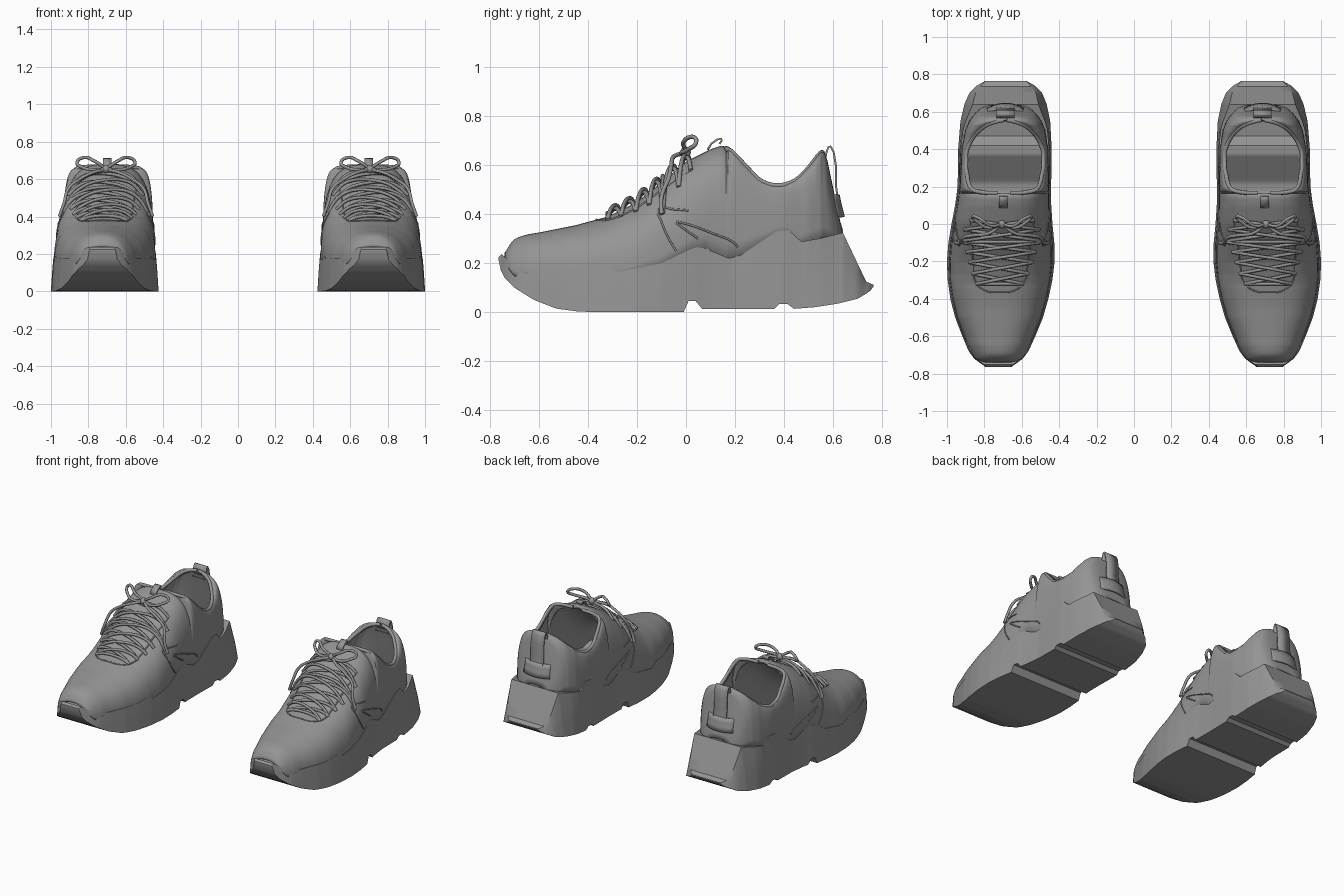
import bpy, bmesh, math
from mathutils import Vector
from mathutils.bvhtree import BVHTree

if "Cube" in bpy.data.objects:
    bpy.data.objects.remove(bpy.data.objects["Cube"])

grey = bpy.data.materials.new("grey")
grey.diffuse_color = (0.3, 0.3, 0.3, 1)
grey.use_nodes = True
grey.node_tree.nodes["Principled BSDF"].inputs["Base Color"].default_value = grey.diffuse_color


def lin(pts):
    """Piecewise linear function through (y, value) pairs."""
    def f(y):
        if y <= pts[0][0]:
            return pts[0][1]
        for (a, p), (b, q) in zip(pts, pts[1:]):
            if y <= b:
                return p + (q - p) * (y - a) / (b - a)
        return pts[-1][1]
    return f


def soft(pts, r=0.03):
    """Piecewise linear function, rounded by averaging."""
    f = lin(pts)
    return lambda y: sum(f(y + r * k / 4) for k in range(-4, 5)) / 9


def finish(name, mesh, angle=35, thick=0):
    ob = bpy.data.objects.new(name, mesh)
    bpy.context.collection.objects.link(ob)
    mesh.materials.clear()
    mesh.materials.append(grey)
    bpy.ops.object.select_all(action='DESELECT')
    ob.select_set(True)
    bpy.context.view_layer.objects.active = ob
    bpy.ops.object.shade_smooth_by_angle(angle=math.radians(angle))
    if thick:
        s = ob.modifiers.new("thickness", 'SOLIDIFY')
        s.thickness, s.offset = thick, -1
    ob.modifiers.new("pair", 'MIRROR').use_mirror_merge = False
    return ob


def loft(name, rings, closed, **kw):
    """Skin a list of equal-length point rows."""
    bm = bmesh.new()
    rows = [[bm.verts.new(p) for p in r] for r in rings]
    n = len(rows[0])
    for a, b in zip(rows, rows[1:]):
        for i in range(n if closed else n - 1):
            j = (i + 1) % n
            bm.faces.new((a[i], a[j], b[j], b[i]))
    if closed:
        bm.faces.new(rows[0][::-1])
        bm.faces.new(rows[-1])
    bmesh.ops.remove_doubles(bm, verts=bm.verts, dist=0.0004)
    bmesh.ops.recalc_face_normals(bm, faces=bm.faces)
    if not closed:
        top = max(bm.faces, key=lambda f: f.calc_center_median().z if f.calc_center_median().y < 0 else 0)
        if top.normal.z < 0:
            bmesh.ops.reverse_faces(bm, faces=bm.faces)
    me = bpy.data.meshes.new(name)
    bm.to_mesh(me)
    bm.free()
    return finish(name, me, **kw)


def tubes(name, paths, radius):
    """Round cords along several paths, joined as one part."""
    cu = bpy.data.curves.new(name, 'CURVE')
    cu.dimensions, cu.bevel_depth, cu.bevel_resolution, cu.resolution_u = '3D', radius, 2, 6
    for path in paths:
        sp = cu.splines.new('BEZIER')
        sp.bezier_points.add(len(path) - 1)
        for bp, p in zip(sp.bezier_points, path):
            bp.co = p
            bp.handle_left_type = bp.handle_right_type = 'AUTO'
    cu.use_fill_caps = True
    tmp = bpy.data.objects.new(name + "_path", cu)
    bpy.context.collection.objects.link(tmp)
    me = bpy.data.meshes.new_from_object(tmp.evaluated_get(bpy.context.evaluated_depsgraph_get()))
    bpy.data.objects.remove(tmp)
    return finish(name, me, angle=60)


def strap(name, profile, cx, half, thick=0.008):
    """Flat band following a (y, z) profile."""
    return loft(name, [[(cx - half, y, z), (cx + half, y, z)] for y, z in profile],
                False, angle=60, thick=thick)


# plan shape shared by sole and upper
centre = soft([(-.76, .725), (-.4, .72), (-.2, .7125), (0, .706), (.2, .693), (.76, .685)])
width = lin([(-.76, .07), (-.75, .09), (-.72, .13), (-.68, .16), (-.6, .195), (-.5, .235), (-.4, .262),
             (-.3, .28), (-.2, .288), (-.1, .283), (0, .27), (.1, .257), (.2, .25), (.4, .25), (.55, .24),
             (.64, .22), (.7, .195), (.74, .155), (.765, .11)])

# sole: rocker bottom with two grooves and a wavy top line
sole_top = lin([(-.765, .225), (-.75, .24), (-.73, .215), (-.7, .175), (-.4, .175), (-.34, .188), (-.27, .165),
                (-.1, .2), (.03, .262), (.09, .27), (.17, .226), (.22, .23), (.37, .33), (.42, .335), (.47, .288),
                (.55, .302), (.64, .325), (.735, .125), (.765, .112)])
sole_low = lin([(-.765, .215), (-.755, .17), (-.74, .14), (-.7, .1), (-.62, .05), (-.53, .015), (-.44, .003),
                (-.35, 0), (-.01, 0), (.01, .045), (.04, .045), (.065, .014), (.36, .014), (.38, .033),
                (.415, .033), (.44, .014), (.52, .02), (.62, .035), (.7, .055), (.75, .085), (.765, .105)])
top_ratio = lin([(-.765, .9), (-.6, .95), (.3, .96), (.5, .93), (.64, .8), (.74, .85), (.765, .97)])
ys = sorted({round(-.765 + 1.53 * i / 120, 4) for i in range(121)}
            | {-.755, -.01, .01, .04, .065, .36, .38, .415, .44, .64, .735})
rings = []
for y in ys:
    w, c, lo, hi = width(y), centre(y), sole_low(y), sole_top(y)
    k = top_ratio(y)
    side = [(1, 0), (1 + (k - 1) * .3, .35), (1 + (k - 1) * .62, .7), (k, 1), (k * .5, 1)]
    ring = [(c + s * w, y, lo + (hi - lo) * t) for s, t in side]
    ring += [(c - s * w, y, lo + (hi - lo) * t) for s, t in side[::-1]]
    rings.append(ring)
loft("sole", rings, True)

# upper: arched sections that part around the ankle opening
crest = soft([(-.74, .235), (-.725, .27), (-.7, .3), (-.65, .317), (-.6, .325), (-.45, .355), (-.32, .39),
              (-.2, .45), (-.1, .53), (0, .615), (.1, .665), (.15, .682), (.19, .655), (.25, .59), (.3, .54),
              (.35, .52), (.4, .52), (.45, .54), (.5, .59), (.55, .655), (.57, .66), (.585, .58), (.61, .46),
              (.64, .32)], .012)
gap = lin([(.163, 0), (.172, .13), (.185, .165), (.22, .185), (.3, .2), (.38, .2), (.44, .18), (.49, .145),
           (.53, .09), (.548, .04), (.556, 0)])
upper_w = lin([(-.74, .085), (-.725, .12), (-.7, .14), (-.65, .165), (-.6, .182), (-.5, .222), (-.4, .249),
               (-.3, .266), (-.2, .272), (-.1, .267), (0, .258), (.1, .247), (.2, .24), (.4, .232), (.5, .215),
               (.55, .195), (.59, .165), (.62, .13), (.64, .08)])
power = lin([(-.74, .9), (-.6, .85), (-.2, .78), (.1, .66), (.3, .6), (.64, .7)])
ys = sorted({round(-.74 + 1.38 * i / 130, 4) for i in range(131)}
            | {.163, .168, .172, .178, .185, .53, .54, .548, .556, .575, .63})
halves = {1: [], -1: []}
N = 18
for y in ys:
    base, hi, o, w, p = sole_top(min(y, .6)) - .03, crest(y), gap(y), upper_w(y), power(y)
    w, base = max(w, o + .015), min(base, hi - .01)
    for s in halves:
        halves[s].append([(centre(y) + s * (o + (w - o) * max(0, math.cos(t)) ** p), y,
                           base + (hi - base) * math.sin(t) ** p)
                          for t in (math.pi / 2 * i / N for i in range(N + 1))])
rings = []
for a, b in zip(halves[1], halves[-1]):
    rings.append((a, b))
bm_rows = [[Vector(p) for p in a] + [Vector(p) for p in b[::-1]] for a, b in rings]
upper = loft("upper", bm_rows, False, angle=50)
# clear the faces that span the opening, then give the shell a thickness
bm = bmesh.new()
bm.from_mesh(upper.data)
span = [f for f in bm.faces if .163 < f.calc_center_median().y < .556
        and abs(f.calc_center_median().x - centre(f.calc_center_median().y)) < .004]
bmesh.ops.delete(bm, geom=span, context='FACES')
tree = BVHTree.FromBMesh(bm)
bm.to_mesh(upper.data)
bm.free()
s = upper.modifiers.new("thickness", 'SOLIDIFY')
s.thickness, s.offset = .018, -1
upper.modifiers.move(1, 0)


def on_top(u, y, lift):
    x = centre(y) + u
    hit = tree.ray_cast(Vector((x, y, 2)), Vector((0, 0, -1)))[0]
    return Vector((x, y, (hit.z if hit else .4) + lift))


def on_side(s, y, z, lift=.001):
    hit = tree.ray_cast(Vector((centre(y) + s, y, z)), Vector((-s, 0, 0)))[0]
    return Vector(((hit.x if hit else centre(y) + s * .24) + s * lift, y, z))


# collar rim around the opening
rim = []
for s in (1, -1):
    seq = [.165, .172, .185, .22, .26, .3, .34, .38, .42, .46, .5, .53, .548, .556]
    rim.append([(centre(y) + s * (gap(y) + .006), y, crest(y) - .004) for y in seq])
tubes("collar_rim", rim, .011)

# throat edge and side seams
throat = [(-.17, .02), (-.155, -.1), (-.145, -.22), (-.13, -.31), (-.08, -.355), (0, -.365)]
throat += [(-u, y) for u, y in throat[-2::-1]]
seams = [[on_top(u, y, .001) for u, y in throat]]
for s in (1, -1):
    for line in ([(.01, .415), (-.05, .42), (-.11, .42), (-.1, .37), (-.07, .3), (-.04, .25)],
                 [(-.04, .37), (.02, .355), (.1, .325), (.2, .28), (.21, .265)],
                 [(-.04, .365), (0, .335), (.05, .3)]):
        seams.append([on_side(s, y, z) for y, z in line])
tubes("seams", seams, .004)

# criss-cross laces
eyelets = [(.125, -.32), (.15, -.265), (.17, -.205), (.185, -.15), (.235, -.095), (.2, -.03), (.17, .02)]


def strand(u0, y0, u1, y1, lift):
    ts = [i / 8 for i in range(9)]
    return [on_top(u0 + (u1 - u0) * t, y0 + (y1 - y0) * t, .002 + lift * math.sin(math.pi * t) ** .6) for t in ts]


laces = [strand(-.125, -.32, .125, -.32, .012), strand(-.235, -.095, .235, -.095, .02)]
for (u0, y0), (u1, y1) in zip(eyelets, eyelets[1:]):
    laces.append(strand(-u0, y0, u1, y1, .016))
    laces.append(strand(u0, y0, -u1, y1, .03))
tubes("laces", laces, .009)

# bow with two loops and two loose ends
c = centre(0)
bow = []
for s in (1, -1):
    bow.append([(c + s * u, y, z) for u, y, z in
                [(0, .0, .655), (.06, -.01, .695), (.12, .03, .715), (.155, .04, .69), (.13, .01, .665),
                 (.07, -.02, .65), (0, .0, .655)]])
    bow.append([(c + s * u, y, z) for u, y, z in
                [(0, .0, .65), (.07, -.05, .635), (.14, -.06, .6), (.2, -.07, .55), (.225, -.1, .47), (.25, -.1, .4)]])
tubes("bow", bow, .009)
bpy.ops.mesh.primitive_uv_sphere_add(segments=12, ring_count=8, radius=.022, location=(c, -.002, .653))
knot = bpy.context.object
bpy.ops.object.transform_apply(location=True, rotation=True, scale=True)
bpy.data.objects.remove(bpy.data.objects.new("unused", None))
mesh = knot.data
bpy.data.objects.remove(knot)
finish("bow_knot", mesh)

# tongue tab, heel pull loop and heel patch
strap("tongue_tab", [(.085, .665), (.1, .69), (.125, .708), (.145, .712), (.15, .7), (.14, .685)], centre(.1), .022)
strap("heel_pull", [(.56, .6), (.568, .65), (.578, .677), (.592, .68), (.606, .655), (.615, .6), (.615, .52),
                    (.624, .46), (.636, .4)], centre(.6), .048)
patch = []
for z, y in ((.39, .648), (.42, .64), (.45, .633), (.48, .627)):
    patch.append([(centre(.6) + .1 * k / 5, y - .028 * (k / 5) ** 2, z) for k in range(-5, 6)])
loft("heel_patch", patch, False, thick=.012)
